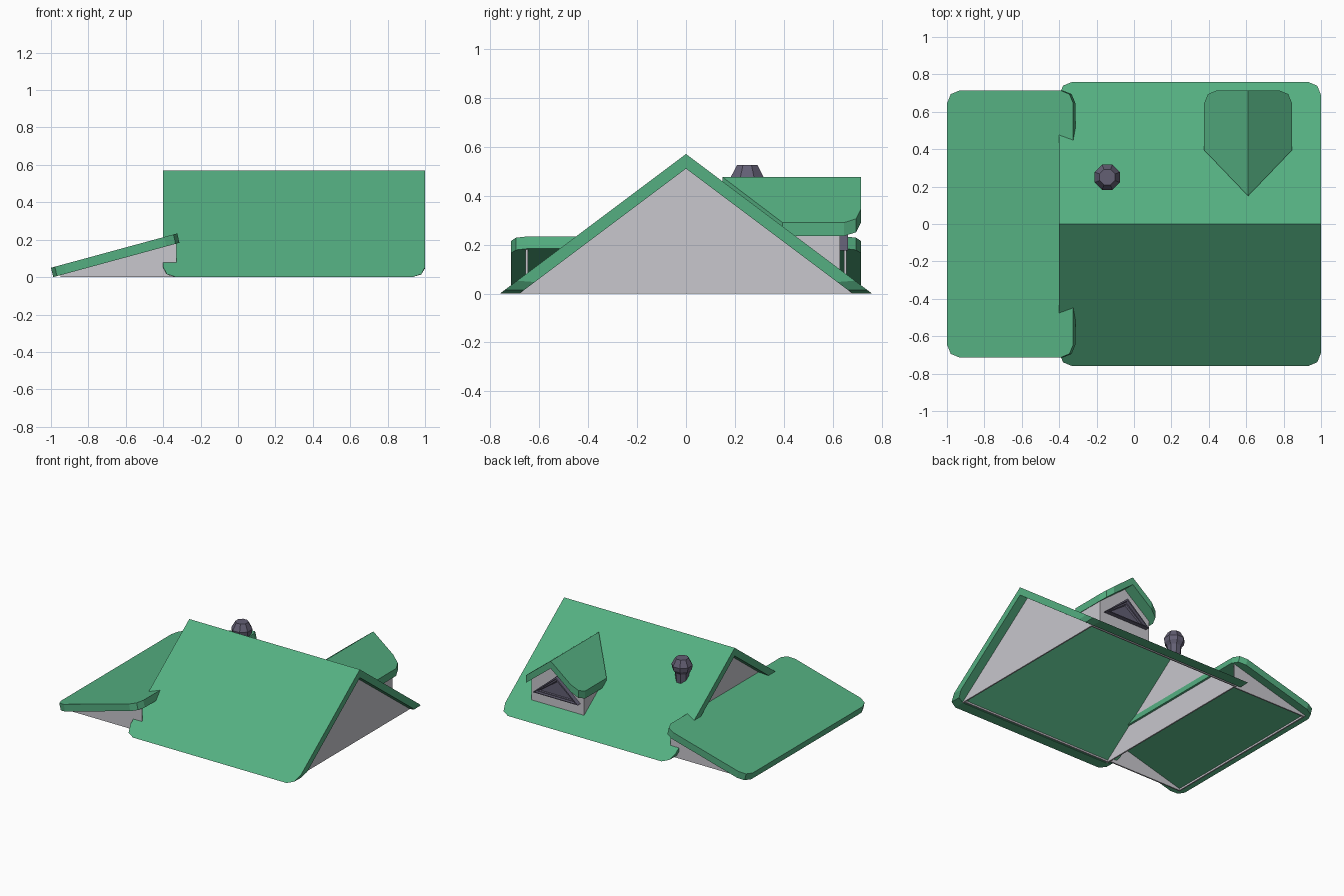
import bpy
import bmesh
from math import sin, cos, pi
from mathutils import Vector

if "Cube" in bpy.data.objects:
    bpy.data.objects.remove(bpy.data.objects["Cube"], do_unlink=True)


def material(name, rgb):
    mat = bpy.data.materials.new(name)
    mat.use_nodes = True
    color = (*rgb, 1)
    mat.diffuse_color = color
    mat.node_tree.nodes["Principled BSDF"].inputs["Base Color"].default_value = color
    return mat


GREEN = material("green roof", (0.09, 0.43, 0.22))
GREY = material("pale grey wall", (0.58, 0.57, 0.61))
SLATE = material("slate violet", (0.125, 0.115, 0.175))


def finish(name, bm, mat):
    bmesh.ops.recalc_face_normals(bm, faces=bm.faces)
    mesh = bpy.data.meshes.new(name)
    bm.to_mesh(mesh)
    bm.free()
    mesh.materials.append(mat)
    obj = bpy.data.objects.new(name, mesh)
    bpy.context.collection.objects.link(obj)
    return obj


def loft(name, first, second, mat):
    """Closed solid between two matching outlines."""
    bm = bmesh.new()
    a = [bm.verts.new(p) for p in first]
    b = [bm.verts.new(p) for p in second]
    bm.faces.new(a)
    bm.faces.new(b[::-1])
    for i in range(len(a)):
        j = (i + 1) % len(a)
        bm.faces.new((a[i], b[i], b[j], a[j]))
    return finish(name, bm, mat)


def plate(name, points, offset, mat):
    shift = Vector(offset)
    return loft(name, points, [Vector(p) + shift for p in points], mat)


def rounded(corners, r=0.07):
    """Outline from (x, y, round?) corners, rounded ones cut in two segments."""
    out = []
    for i, (x, y, is_round) in enumerate(corners):
        p = Vector((x, y))
        if not is_round:
            out.append(p)
            continue
        u = (Vector(corners[i - 1][:2]) - p).normalized() * r
        v = (Vector(corners[(i + 1) % len(corners)][:2]) - p).normalized() * r
        for k in range(3):
            t = k * pi / 4
            out.append(p + u * (1 - sin(t)) + v * (1 - cos(t)))
    return out


# Main gable roof: two slopes with level-cut eaves
PITCH = 0.75
for side, label in ((-1, "front"), (1, "back")):
    edge = rounded([(-0.4, 0, False), (-0.4, 0.76, True), (1, 0.76, True), (1, 0, False)])
    top = [(p.x, side * p.y, 0.57 - PITCH * p.y) for p in edge]
    inner = 0.68 / 0.76
    low = [(p.x, side * p.y * inner, 0.51 - PITCH * p.y * inner) for p in edge]
    loft(f"main_roof_{label}", top, low, GREEN)

# Gable walls
for x, label in ((-0.335, "right"), (0.925, "left")):
    plate(f"gable_wall_{label}", [(x, -0.68, 0), (x, 0.68, 0), (x, 0, 0.512)], (0.01, 0, 0), GREY)

# Low wall strips along the eaves
for side, label in ((-1, "front"), (1, "back")):
    y = side * 0.67
    plate(f"eave_wall_{label}", [(-0.33, y, 0), (0.93, y, 0), (0.93, y, 0.012), (-0.33, y, 0.012)],
          (0, -side * 0.01, 0), GREY)

# Lean-to roof, walls and end strip
edge = rounded([(-1, -0.715, True), (-0.325, -0.715, True), (-0.325, 0.715, True), (-1, 0.715, True)])
plate("lean_to_roof", [(p.x, p.y, 0.05 + 0.272 * (p.x + 1)) for p in edge], (0.012, 0, -0.05), GREEN)
for side, label in ((-1, "front"), (1, "back")):
    y = side * 0.655
    plate(f"lean_to_wall_{label}", [(-0.95, y, 0), (-0.33, y, 0), (-0.33, y, 0.185), (-0.95, y, 0.014)],
          (0, -side * 0.01, 0), GREY)
plate("lean_to_end_wall", [(-0.95, -0.65, 0), (-0.95, 0.65, 0), (-0.95, 0.65, 0.014), (-0.95, -0.65, 0.014)],
      (0.01, 0, 0), GREY)

# Dormer roof: two slopes running into the main roof
MID = 0.61
for side, label in ((-1, "right"), (1, "left")):
    edge = rounded([(0, 0.15, False), (0, 0.715, False), (0.235, 0.715, True), (0.235, 0.395, False)])
    plate(f"dormer_roof_{label}", [(MID + side * p.x, p.y, 0.475 - 0.79 * p.x) for p in edge],
          (0, 0, -0.055), GREEN)

# Dormer body, tapering into the main roof
bm = bmesh.new()
for x, z in ((-0.215, 0.26), (0, 0.425), (0.215, 0.26)):
    bm.verts.new((MID + x, 0.63, z))
    bm.verts.new((MID + x, (0.54 - z) / PITCH, z))
for x in (-0.215, 0.215):
    bm.verts.new((MID + x, 0.63, 0.07))
bmesh.ops.convex_hull(bm, input=bm.verts)
finish("dormer_wall", bm, GREY)

# Triangular dormer window with a stepped frame
tri = [(MID - 0.185, 0.175), (MID + 0.185, 0.175), (MID, 0.335)]
window = plate("dormer_window", [(x, 0.662, z) for x, z in tri], (0, -0.045, 0), SLATE)
bm = bmesh.new()
bm.from_mesh(window.data)
pane = [max(bm.faces, key=lambda f: f.normal.y)]
for width, depth in ((0.016, 0), (0.004, -0.02), (0.014, 0), (0.01, -0.01)):
    bmesh.ops.inset_region(bm, faces=pane, thickness=width, depth=depth)
bm.to_mesh(window.data)
bm.free()

# Chimney pot: octagonal profile turned about its axis
bm = bmesh.new()
rings = []
for r, z in ((0.044, 0.35), (0.05, 0.42), (0.068, 0.445), (0.073, 0.475), (0.045, 0.525)):
    rings.append([bm.verts.new((-0.143 + r * cos((k + 0.5) * pi / 4), 0.25 + r * sin((k + 0.5) * pi / 4), z))
                  for k in range(8)])
for a, b in zip(rings, rings[1:]):
    for k in range(8):
        j = (k + 1) % 8
        bm.faces.new((a[k], a[j], b[j], b[k]))
bm.faces.new(rings[0][::-1])
bm.faces.new(rings[-1])
finish("chimney_pot", bm, SLATE)
